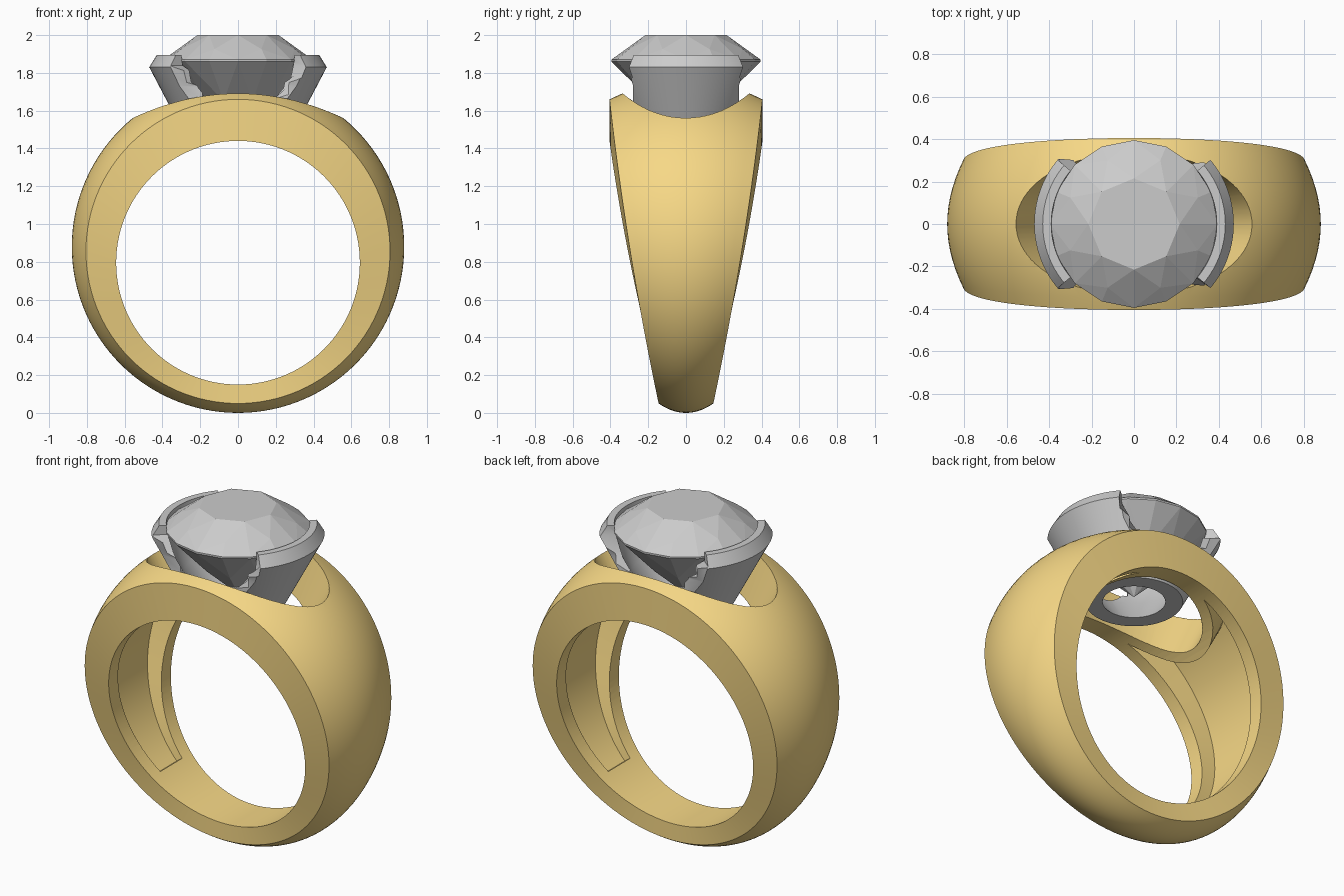
import bpy, bmesh, math
from math import sin, cos, pi, radians

if "Cube" in bpy.data.objects:
    bpy.data.objects.remove(bpy.data.objects["Cube"])


def make_object(name, bm):
    bmesh.ops.recalc_face_normals(bm, faces=bm.faces[:])
    mesh = bpy.data.meshes.new(name)
    bm.to_mesh(mesh)
    bm.free()
    ob = bpy.data.objects.new(name, mesh)
    bpy.context.collection.objects.link(ob)
    return ob


def loft(name, sections, closed):
    """Skin a list of closed cross-sections, capping the ends of an open run."""
    bm = bmesh.new()
    rows = [[bm.verts.new(p) for p in s] for s in sections]
    n = len(rows[0])
    for a, b in zip(rows, rows[1:] + (rows[:1] if closed else [])):
        for i in range(n):
            j = (i + 1) % n
            bm.faces.new((a[i], a[j], b[j], b[i]))
    if not closed:
        bm.faces.new(rows[0])
        bm.faces.new(rows[-1][::-1])
    return make_object(name, bm)


def activate(ob):
    bpy.ops.object.select_all(action='DESELECT')
    bpy.context.view_layer.objects.active = ob
    ob.select_set(True)


def boolean(ob, cutter, operation):
    cutter.hide_render = True
    mod = ob.modifiers.new("cut", 'BOOLEAN')
    mod.operation, mod.object, mod.solver = operation, cutter, 'EXACT'
    activate(ob)
    bpy.ops.object.modifier_apply(modifier=mod.name)
    bpy.data.objects.remove(cutter)


def smooth(ob, angle=30):
    activate(ob)
    bpy.ops.object.shade_smooth_by_angle(angle=radians(angle))


# Band: angle a is measured from the bottom of the ring
def half_width(a):
    t = (1 - cos(a)) / 2
    return 0.145 + 0.26 * t + 0.08 * t * (1 - t)


def on_circle(a, centre, radius, y):
    return (radius * sin(a), y, centre - radius * cos(a))


def band_section(a):
    w = half_width(a)
    pts = [on_circle(a, 0.795, 0.645, w), on_circle(a, 0.795, 0.645, -w)]
    for k in range(15):
        u = -1 + 2 * k / 14
        pts.append(on_circle(a, 0.88 - 0.025 * u * u, 0.88 - 0.075 * u * u, u * w))
    return pts


def groove_section(a):
    w = half_width(a) - 0.08
    return [on_circle(a, 0.795, 0.5, w), on_circle(a, 0.795, 0.5, -w),
            on_circle(a, 0.87, 0.745, -w), on_circle(a, 0.87, 0.745, w)]


def oval_cone(name, grow):
    """Tapered oval plug that narrows downwards."""
    def ring(z):
        rx = 0.555 + 0.54 * (z - 1.56) + grow
        ry = 0.335 + 0.19 * (z - 1.69) + grow
        return [(rx * cos(2 * pi * i / 80), ry * sin(2 * pi * i / 80), z) for i in range(80)]
    return loft(name, [ring(1.0), ring(2.0)], False)


band = loft("ring_band", [band_section(2 * pi * i / 120) for i in range(120)], True)

# Hollow inside of the band, leaving a collar round the oval opening
groove = loft("groove_cutter",
              [groove_section(radians(40 + 280 * i / 90)) for i in range(91)], False)
boolean(groove, oval_cone("collar", 0.07), 'DIFFERENCE')
boolean(band, groove, 'DIFFERENCE')
boolean(band, oval_cone("opening_cutter", 0), 'DIFFERENCE')
smooth(band)
gold = bpy.data.materials.new("gold")
gold.diffuse_color = (0.93, 0.69, 0.24, 1)
gold.use_nodes = True
gold.node_tree.nodes["Principled BSDF"].inputs["Base Color"].default_value = gold.diffuse_color
band.data.materials.append(gold)

# Setting: conical cup trimmed front and back into two half-bezel arms
profile = [(0.265, 1.44), (0.47, 1.83), (0.43, 1.895), (0.39, 1.895),
           (0.388, 1.86), (0.35, 1.72), (0.29, 1.6), (0.17, 1.44)]
setting = loft("stone_setting",
               [[(r * cos(2 * pi * i / 96), r * sin(2 * pi * i / 96), z) for r, z in profile]
                for i in range(96)], True)
trim = [(0.28, 1.3), (0.28, 1.73), (0.306, 1.83), (0.29, 1.9), (0.29, 2.0)]
outline = trim + [(-y, z) for y, z in reversed(trim)]
trimmer = loft("setting_trim", [[(x, y, z) for y, z in outline] for x in (-1, 1)], False)
boolean(setting, trimmer, 'INTERSECT')
# Radial end cuts on the arms, widening towards the top
for side in (-1, 1):
    wedge = loft("arm_end_cutter",
                 [[(x, side * y, z) for x, y in ((0, 0), (1 / k, 1), (-1 / k, 1))]
                  for z, k in ((1.66, 1.5), (1.75, 1.05), (1.84, 0.84), (2.0, 0.84))], False)
    boolean(setting, wedge, 'DIFFERENCE')
smooth(setting)

# Brilliant-cut stone: rings of corner points wrapped by a convex hull
bm = bmesh.new()
for count, phase, r, z in [(8, 0, 0.215, 2.0), (8, 0.5, 0.325, 1.926),
                           (16, 0, 0.395, 1.87), (16, 0, 0.395, 1.86),
                           (8, 0.5, 0.2, 1.652), (1, 0, 0.0, 1.47)]:
    for i in range(count):
        a = 2 * pi * (i + phase) / count
        bm.verts.new((r * cos(a), r * sin(a), z))
bmesh.ops.convex_hull(bm, input=bm.verts[:])
bmesh.ops.dissolve_limit(bm, angle_limit=radians(1), verts=bm.verts[:], edges=bm.edges[:])
make_object("gemstone", bm)
